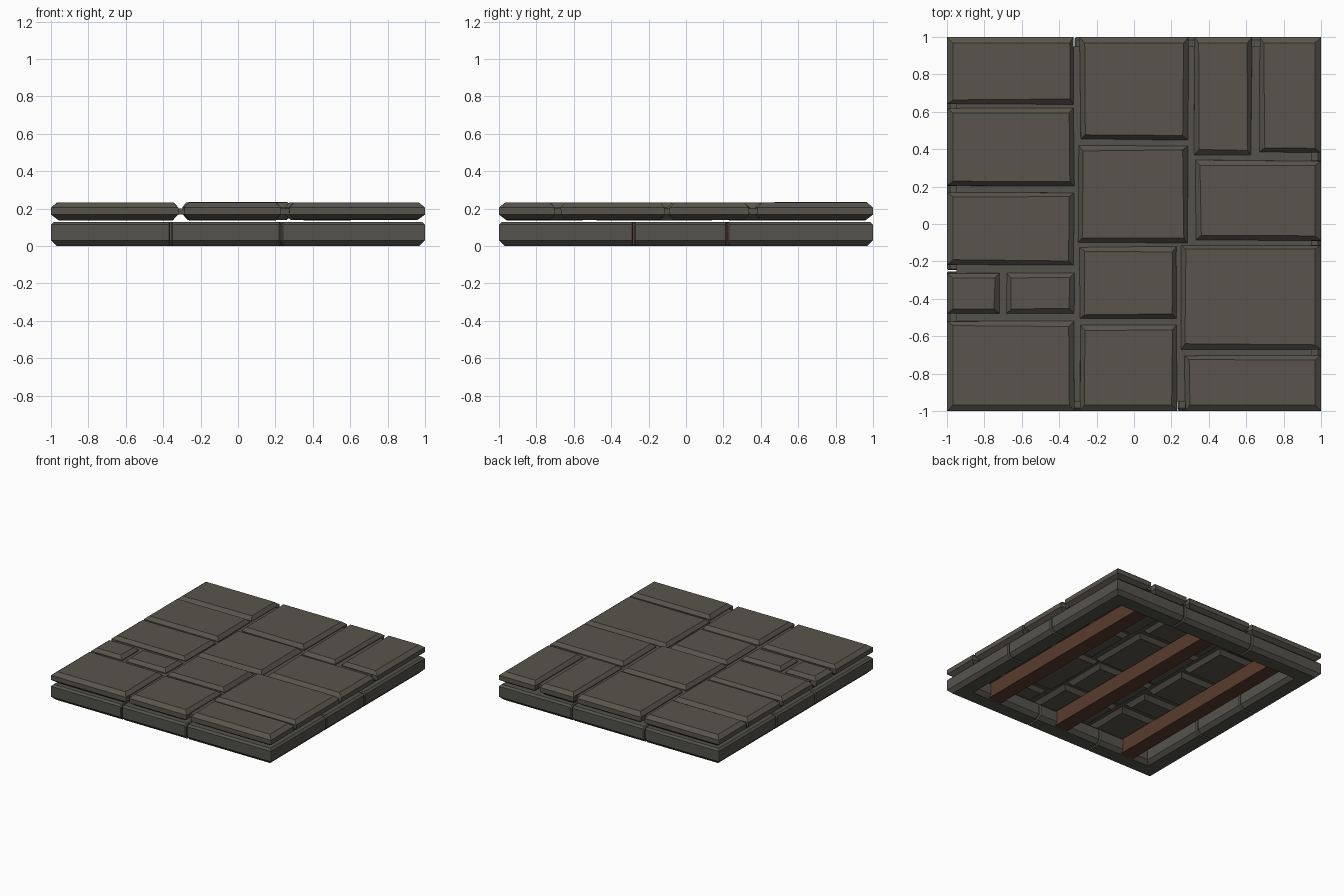
import bpy, bmesh, random
from math import pi
from mathutils import Matrix

random.seed(4)
if "Cube" in bpy.data.objects:
    bpy.data.objects.remove(bpy.data.objects["Cube"], do_unlink=True)


def material(name, rgb):
    mat = bpy.data.materials.new(name)
    mat.use_nodes = True
    mat.diffuse_color = (*rgb, 1)
    mat.node_tree.nodes["Principled BSDF"].inputs["Base Color"].default_value = (*rgb, 1)
    return mat


slab_stone = material("brown grey stone", (0.1, 0.09, 0.072))
frame_stone = material("grey stone", (0.088, 0.086, 0.072))
wood = material("dark brown wood", (0.1, 0.045, 0.026))


def loft(name, rings, mat, turn=0):
    """Join rings of points into a closed solid with flat faces."""
    bm = bmesh.new()
    loops = [[bm.verts.new(p) for p in ring] for ring in rings]
    n = len(loops[0])
    for low, high in zip(loops, loops[1:]):
        for i in range(n):
            j = (i + 1) % n
            bm.faces.new((low[i], low[j], high[j], high[i]))
    bm.faces.new(loops[0][::-1])
    bm.faces.new(loops[-1])
    bmesh.ops.recalc_face_normals(bm, faces=bm.faces)
    bm.transform(Matrix.Rotation(turn, 4, "Z"))
    mesh = bpy.data.meshes.new(name)
    bm.to_mesh(mesh)
    bm.free()
    mesh.materials.append(mat)
    obj = bpy.data.objects.new(name, mesh)
    bpy.context.collection.objects.link(obj)
    return obj


def box(name, x0, x1, y0, y1, z0, z1, mat):
    corners = ((x0, y0), (x1, y0), (x1, y1), (x0, y1))
    return loft(name, [[(x, y, z) for x, y in corners] for z in (z0, z1)], mat)


# Paving slabs: chamfered above and below, slightly uneven along the joints
def slab(name, x0, x1, y0, y1):
    top = random.uniform(0.231, 0.235)
    base = random.uniform(0.136, 0.141)
    corners = ((x0, y0, 1, 1), (x1, y0, -1, 1), (x1, y1, -1, -1), (x0, y1, 1, -1))

    def place(value, inward, inset):
        if abs(value) == 1:
            return value + inward * inset * 1.4
        return value + inward * (inset - 0.008) + random.uniform(-0.004, 0.004)

    rings = []
    for z, inset in ((base, 0.03), (0.168, 0), (0.206, 0), (top, 0.024)):
        rings.append([(place(x, sx, inset), place(y, sy, inset), z)
                      for x, y, sx, sy in corners])
    loft(name, rings, slab_stone)


slabs = (
    (-1, -.33, .65, 1), (-1, -.33, .21, .61), (-1, -.33, -.21, .16),
    (-1, -.73, -.47, -.27), (-.67, -.33, -.47, -.27), (-1, -.33, -1, -.53),
    (-.28, .28, .46, 1), (-.29, .28, -.09, .41), (-.28, .22, -.5, -.13),
    (-.28, .22, -1, -.55), (.33, .62, .38, 1), (.68, 1, .39, 1),
    (.34, 1, -.08, .33), (.26, 1, -.66, -.12), (.28, 1, -1, -.71),
)
for number, bounds in enumerate(slabs, 1):
    slab(f"paving_slab_{number}", *bounds)

# Mortar sheet that closes the joints between the slabs
box("mortar_bed", -.95, .95, -.95, .95, .17, .2, frame_stone)

# Base frame: three chamfered blocks per side, mitred at the corners
WIDTH, HEIGHT, CUT = 0.17, 0.13, 0.03
section = ((0, CUT), (CUT, 0), (WIDTH - CUT, 0), (WIDTH, CUT),
           (WIDTH, HEIGHT - 0.015), (WIDTH - 0.015, HEIGHT),
           (0.015, HEIGHT), (0, HEIGHT - 0.015))
GROOVE = 0.003


def block(name, start, end, turn):
    def ring(u, mitre, shrink=0):
        points = []
        for depth, z in section:
            d = depth + shrink * (1 - 2 * depth / WIDTH)
            h = z + shrink * (1 - 2 * z / HEIGHT)
            points.append((mitre * (1 - d) if mitre else u, d - 1, h))
        return points

    rings = [ring(0, -1)] if start is None else [
        ring(start + GROOVE, 0, 0.008), ring(start + 0.01, 0)]
    rings += [ring(0, 1)] if end is None else [
        ring(end - 0.01, 0), ring(end - GROOVE, 0, 0.008)]
    loft(name, rings, frame_stone, turn)


sides = (("front", -.36, .23), ("left", -.28, .22),
         ("back", -.34, .32), ("right", -.25, .25))
for k, (side, a, b) in enumerate(sides):
    for part, start, end in (("first", None, a), ("middle", a, b), ("last", b, None)):
        block(f"{side}_frame_{part}_block", start, end, k * pi / 2)

# Wooden joists running front to back under the slabs
for name, x in (("right", -.65), ("middle", 0), ("left", .65)):
    box(f"{name}_joist", x - .06, x + .06, -.88, .88, .006, .125, wood)
